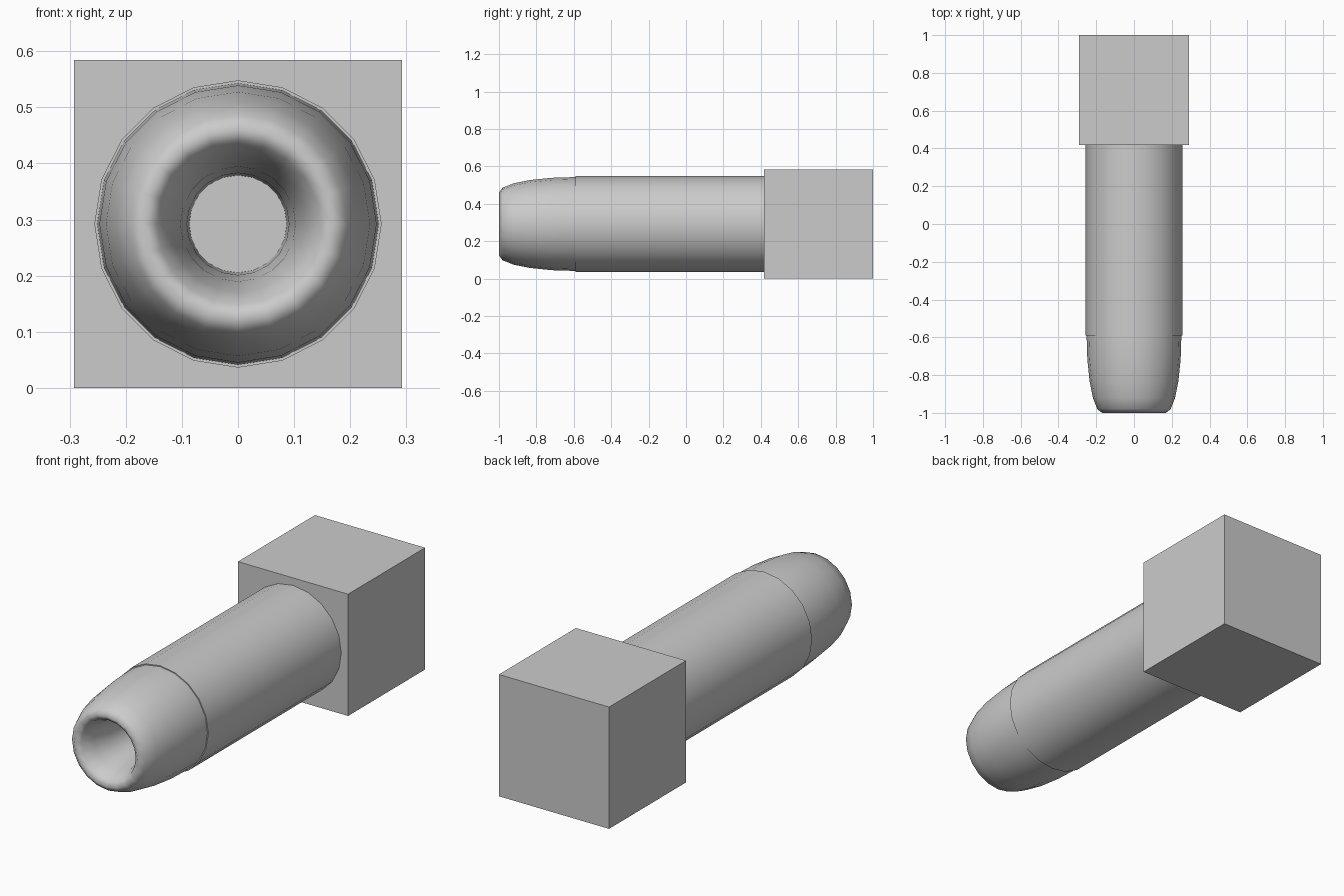
import bpy
import math

if "Cube" in bpy.data.objects:
    bpy.data.objects.remove(bpy.data.objects["Cube"])

SIDES = 20
AXIS_Z = 0.292      # height of the barrel axis
NOSE_Y = -0.59      # where the barrel meets the rounded nose
BOX_Y = 0.417       # front face of the block


def finish(name, smooth=True):
    obj = bpy.context.object
    obj.name = name
    bpy.ops.object.transform_apply(location=False, rotation=True, scale=True)
    if smooth:
        bpy.ops.object.shade_smooth_by_angle(angle=math.radians(50))
    return obj


# Rear block
bpy.ops.mesh.primitive_cube_add(size=1, location=(0, (BOX_Y + 1) / 2, AXIS_Z))
bpy.context.object.scale = (0.584, 1 - BOX_Y, 0.584)
finish("rear_block", smooth=False)

# Straight barrel, closed at the ends
bpy.ops.mesh.primitive_cylinder_add(
    vertices=SIDES, radius=0.256, depth=BOX_Y - NOSE_Y,
    location=(0, (BOX_Y + NOSE_Y) / 2, AXIS_Z), rotation=(math.pi / 2, 0, 0))
finish("barrel")

# Muzzle: ring stretched along the barrel, its rear half sunk inside
bpy.ops.mesh.primitive_torus_add(
    major_segments=SIDES, minor_segments=SIDES,
    major_radius=0.169, minor_radius=0.082,
    location=(0, NOSE_Y, AXIS_Z), rotation=(math.pi / 2, 0, 0))
bpy.context.object.scale = (1, 1, (NOSE_Y + 1) / 0.082)
muzzle = finish("muzzle_ring", smooth=False)
muzzle.data.shade_smooth()
